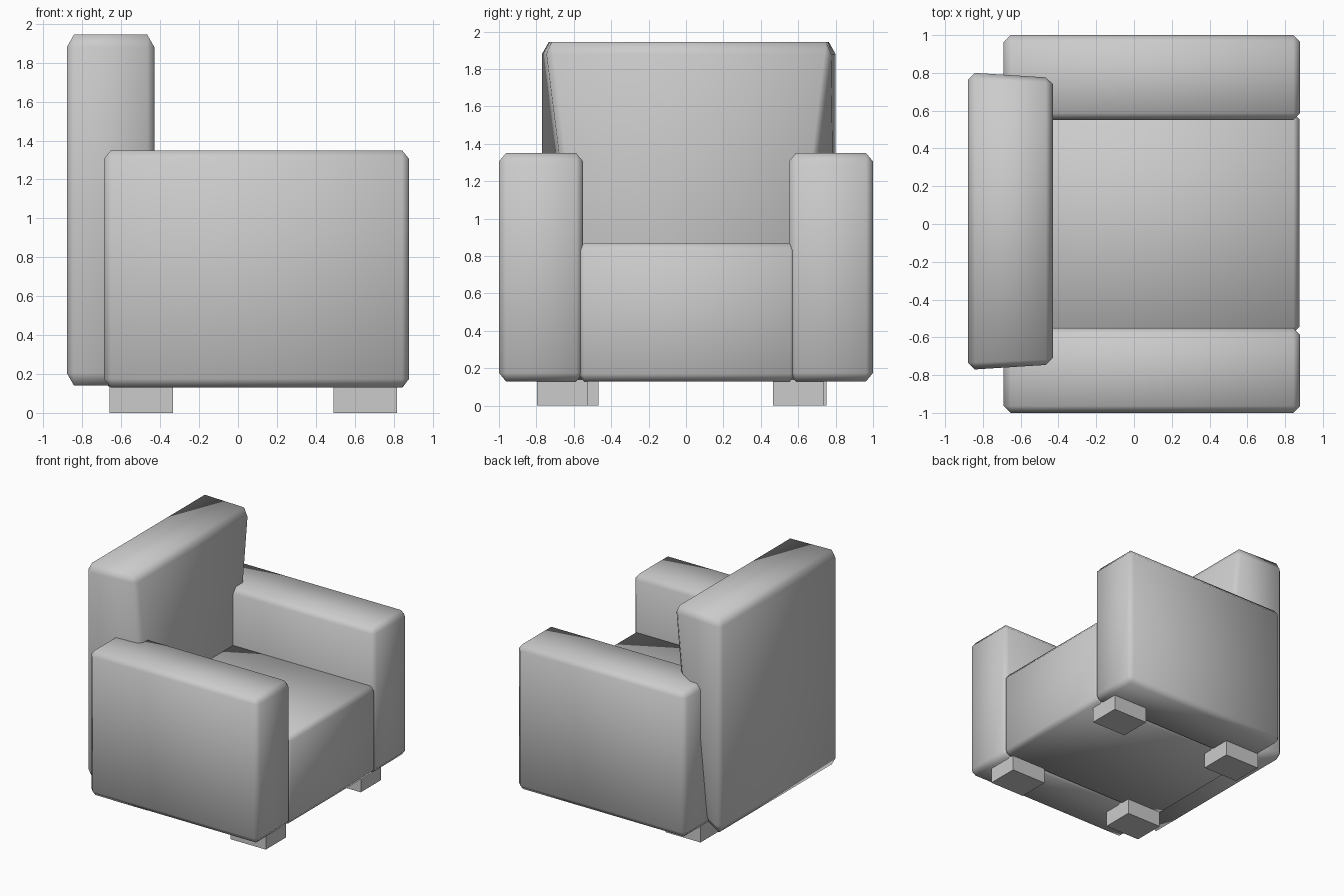
import bpy, bmesh
from mathutils import Vector

if "Cube" in bpy.data.objects:
    bpy.data.objects.remove(bpy.data.objects["Cube"])


def box(name, lo, hi, chamfer=None, taper=None):
    """Box between two corners; optional per-axis chamfer and vertex taper."""
    lo, hi = Vector(lo), Vector(hi)
    size, mid = hi - lo, (lo + hi) / 2
    unit = Vector(chamfer) if chamfer else Vector((1, 1, 1))
    bm = bmesh.new()
    bmesh.ops.create_cube(bm, size=1)
    for v in bm.verts:
        v.co = Vector(c * s / u for c, s, u in zip(v.co, size, unit))
    if chamfer:
        bmesh.ops.bevel(bm, geom=bm.edges[:], offset=1, offset_type='OFFSET',
                        segments=1, profile=0.5, affect='EDGES')
    for v in bm.verts:
        v.co = v.co * unit + mid
        if taper:
            taper(v, mid)
    bmesh.ops.recalc_face_normals(bm, faces=bm.faces[:])
    for f in bm.faces:
        f.smooth = bool(chamfer)
    me = bpy.data.meshes.new(name)
    bm.to_mesh(me)
    bm.free()
    ob = bpy.data.objects.new(name, me)
    bpy.context.collection.objects.link(ob)
    return ob


def narrow_front(v, mid):
    # front side of the backrest narrows downward to fit between the arms
    if v.co.x > mid.x:
        t = (v.co.z - 0.14) / (1.945 - 0.14)
        v.co.y = mid.y + (v.co.y - mid.y) * (0.69 + 0.29 * t)


# Arms
box("right_arm", (-0.69, -1.0, 0.13), (0.88, -0.55, 1.35), (0.037, 0.037, 0.045))
box("left_arm", (-0.69, 0.55, 0.13), (0.88, 1.0, 1.35), (0.037, 0.037, 0.045))

# Seat
box("seat", (-0.69, -0.575, 0.13), (0.875, 0.585, 0.87), (0.03, 0.03, 0.04))

# Backrest
box("backrest", (-0.88, -0.77, 0.14), (-0.43, 0.80, 1.945),
    (0.037, 0.037, 0.065), narrow_front)

# Legs: name, x start, y start
for name, x, y in (("front_leg_right", 0.49, -0.797), ("front_leg_left", 0.49, 0.465),
                   ("back_leg_right", -0.66, -0.737), ("back_leg_left", -0.66, 0.48)):
    box(name, (x, y, 0), (x + 0.327, y + 0.27, 0.14))
